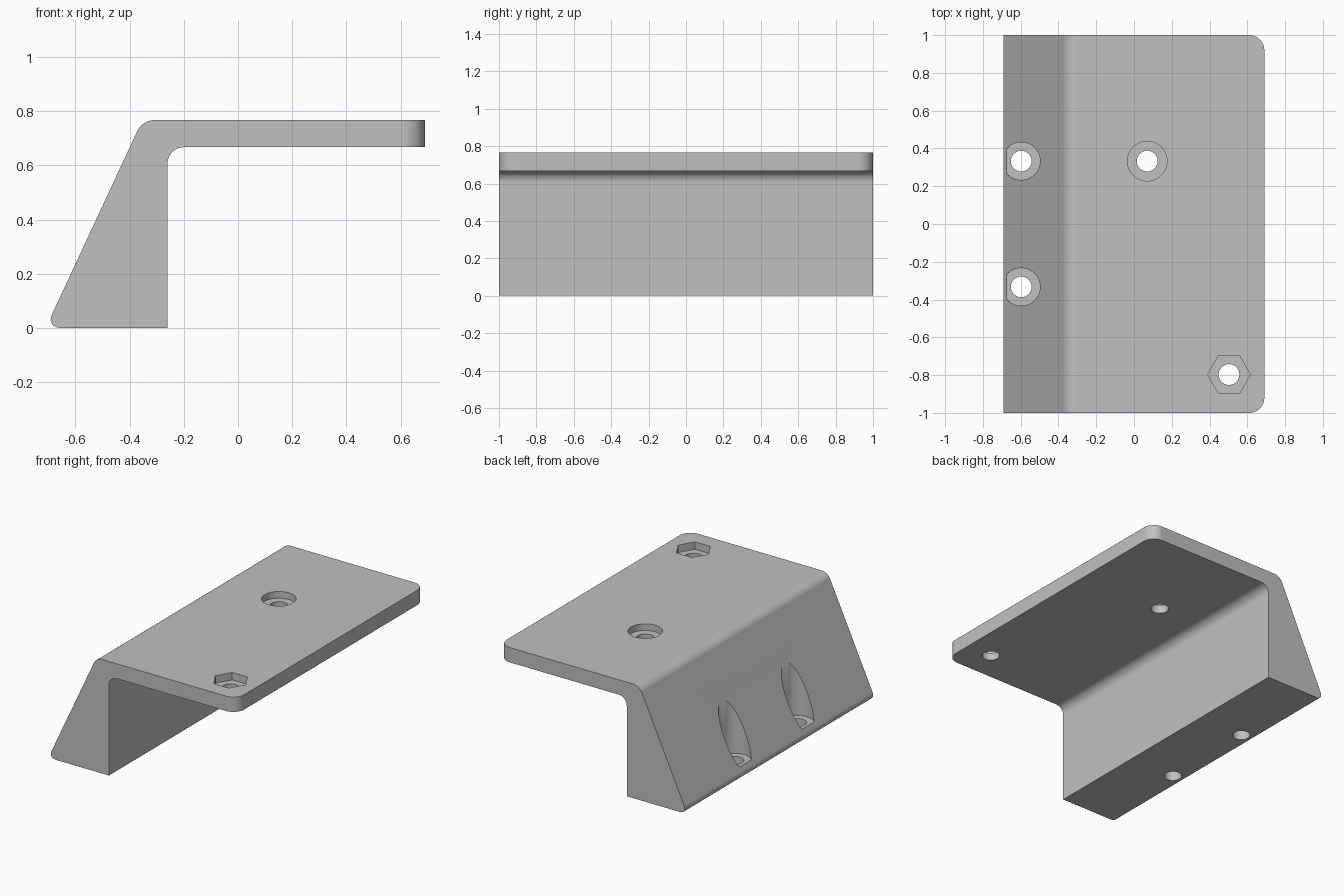
import bpy, bmesh, math

cube = bpy.data.objects.get("Cube")
if cube:
    bpy.data.objects.remove(cube, do_unlink=True)

grey = bpy.data.materials.new("plain grey")
grey.use_nodes = True
colour = (0.53, 0.53, 0.53, 1)
grey.diffuse_color = colour
grey.node_tree.nodes["Principled BSDF"].inputs["Base Color"].default_value = colour

TOP, UNDER = 0.767, 0.667       # plate top and underside
EDGE, WALL = 0.69, -0.26        # free plate edge and inner wall
TOE, SHOULDER = -0.71, -0.353   # sharp corners of the sloped side

# Bracket: side profile extruded along y
bm = bmesh.new()
profile = [(TOE, 0), (WALL, 0), (WALL, UNDER), (EDGE, UNDER), (EDGE, TOP), (SHOULDER, TOP)]
face = bm.faces.new([bm.verts.new((x, -1, z)) for x, z in profile])
sweep = bmesh.ops.extrude_face_region(bm, geom=[face])
bmesh.ops.translate(bm, vec=(0, 2, 0), verts=[v for v in sweep["geom"] if isinstance(v, bmesh.types.BMVert)])
bmesh.ops.recalc_face_normals(bm, faces=bm.faces[:])


def round_edge(start, end, setback):
    """Fillet the edge that joins two corner points."""
    def at(v, p):
        return all(abs(a - b) < 1e-4 for a, b in zip(v.co, p))
    edges = [e for e in bm.edges
             if any(at(v, start) for v in e.verts) and any(at(v, end) for v in e.verts)]
    bmesh.ops.bevel(bm, geom=edges, offset=setback, offset_type='OFFSET',
                    segments=10, profile=0.5, affect='EDGES')


for x, z, setback in ((TOE, 0, 0.055), (SHOULDER, TOP, 0.042), (WALL, UNDER, 0.06)):
    round_edge((x, -1, z), (x, 1, z), setback)
for y in (-1, 1):
    round_edge((EDGE, y, UNDER), (EDGE, y, TOP), 0.08)

mesh = bpy.data.meshes.new("bracket")
bm.to_mesh(mesh)
bm.free()
mesh.materials.append(grey)
bracket = bpy.data.objects.new("bracket", mesh)
bpy.context.collection.objects.link(bracket)


def cut(x, y, radius, bottom, top, sides=48):
    """Subtract an upright prism from the bracket."""
    bpy.ops.mesh.primitive_cylinder_add(vertices=sides, radius=radius, depth=top - bottom,
                                        location=(x, y, (top + bottom) / 2))
    cutter = bpy.context.object
    cutter.name = "hole_cutter"
    cutter.hide_render = True
    if sides == 6:
        cutter.rotation_euler.z = math.radians(30)   # corners along x
    cutter.data.materials.append(grey)
    bpy.context.view_layer.update()
    mod = bracket.modifiers.new("hole", 'BOOLEAN')
    mod.operation, mod.solver, mod.object = 'DIFFERENCE', 'EXACT', cutter
    bpy.ops.object.select_all(action='DESELECT')
    bpy.context.view_layer.objects.active = bracket
    bracket.select_set(True)
    bpy.ops.object.modifier_apply(modifier=mod.name)
    bpy.data.objects.remove(cutter, do_unlink=True)


# Foot screws with deep recesses in the slope
for y in (-0.333, 0.333):
    cut(-0.597, y, 0.1, 0.077, 0.6)
    cut(-0.597, y, 0.055, -0.1, 0.3)

# Plate screw with round recess
cut(0.07, 0.333, 0.105, TOP - 0.045, 1)
cut(0.07, 0.333, 0.055, 0.5, 1)

# Plate bolt with hexagonal nut recess
cut(0.503, -0.797, 0.113, TOP - 0.05, 1, sides=6)
cut(0.503, -0.797, 0.055, 0.5, 1)

# Smooth the rounds, keep flats flat
bpy.ops.object.shade_smooth_by_angle(angle=math.radians(30))
normals = bracket.modifiers.new("flat_faces", 'WEIGHTED_NORMAL')
normals.keep_sharp = True
